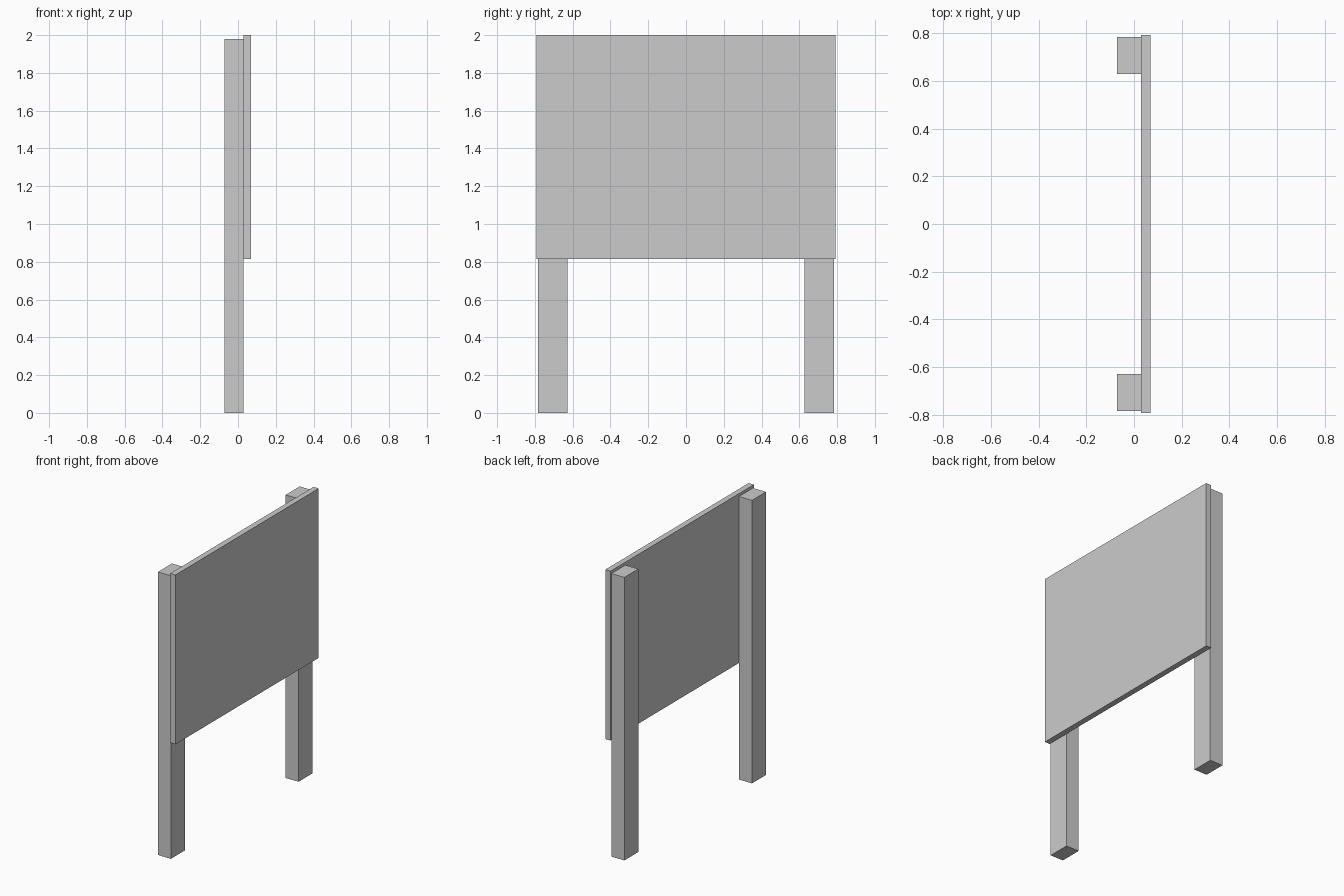
import bpy

if "Cube" in bpy.data.objects:
    bpy.data.objects.remove(bpy.data.objects["Cube"])


def box(name, lo, hi):
    """Add a box spanning two opposite corners."""
    centre = [(a + b) / 2 for a, b in zip(lo, hi)]
    bpy.ops.mesh.primitive_cube_add(size=1, location=centre)
    obj = bpy.context.object
    obj.name = name
    obj.scale = [b - a for a, b in zip(lo, hi)]
    bpy.ops.object.transform_apply(location=False, rotation=False, scale=True)
    return obj


# Sign panel fixed to the +x face of the posts
box("sign_panel", (0.03, -0.792, 0.815), (0.07, 0.792, 2.0))

# Two support posts, mirrored across y
for name, side in (("left_post", -1), ("right_post", 1)):
    y0, y1 = sorted((side * 0.628, side * 0.783))
    box(name, (-0.071, y0, 0.0), (0.029, y1, 1.98))
